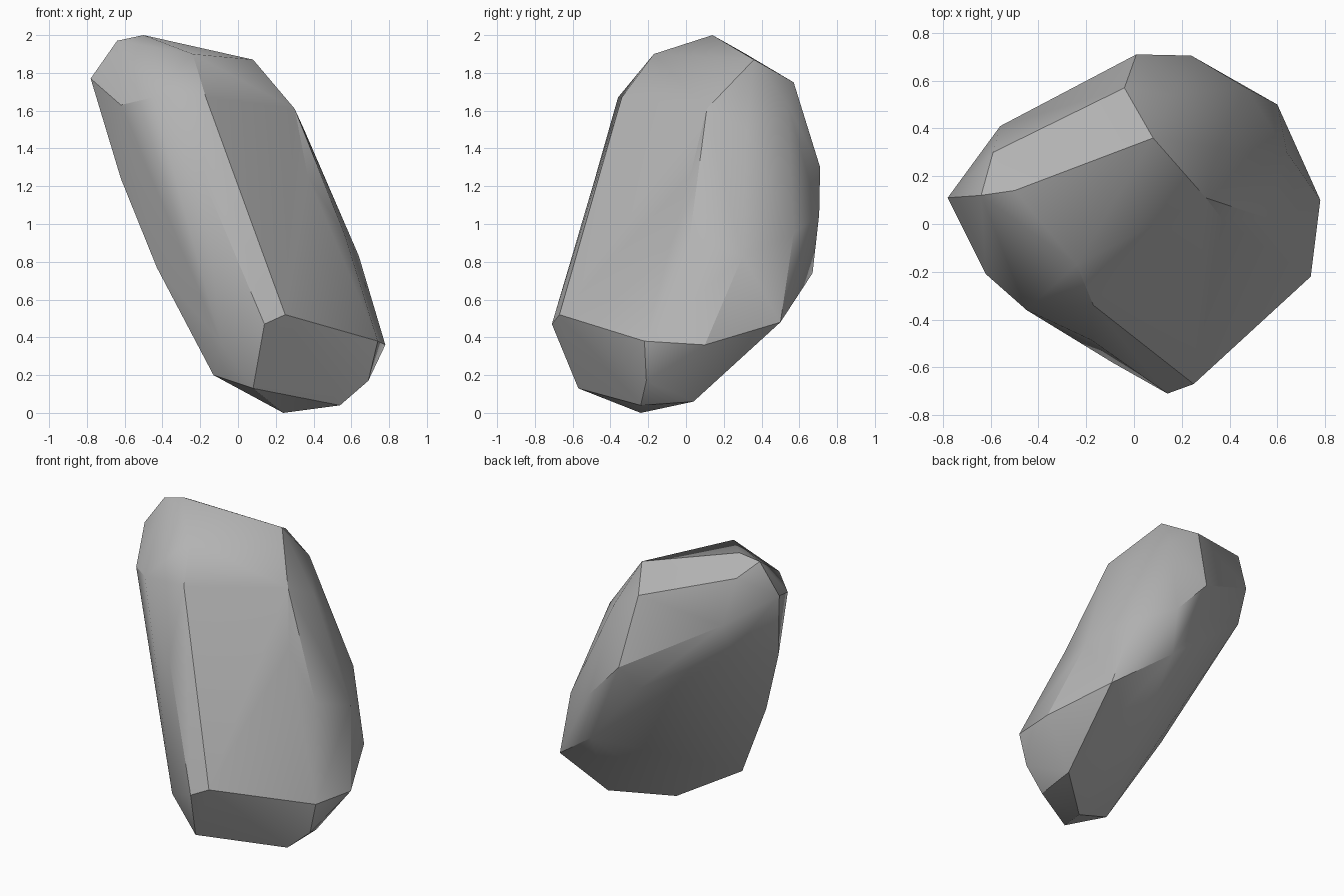
import bpy, bmesh, math
from mathutils import Vector

if "Cube" in bpy.data.objects:
    bpy.data.objects.remove(bpy.data.objects["Cube"])

# Corner points of the chiselled boulder, grouped by region
crown = [(-.78, .11, 1.77), (-.64, .12, 1.97), (-.50, .14, 2.0), (-.24, -.17, 1.90),
         (.08, .36, 1.87), (-.59, .30, 1.91), (-.04, .57, 1.75), (-.56, .41, 1.62)]
front_ridge = [(-.62, -.21, 1.63), (-.45, -.36, 1.67), (-.17, -.34, 1.67),
               (.14, -.71, .47), (.25, -.67, .52), (-.09, -.58, .37)]
right_side = [(.16, .54, 1.63), (.30, .11, 1.61), (.35, .32, 1.50), (.57, .02, .93),
              (.64, .30, .83), (.74, -.22, .38), (.78, .10, .36), (.60, .50, .48)]
back = [(.01, .71, 1.30), (.24, .705, 1.05), (.47, .57, .95), (.25, .67, .74),
        (-.07, .61, 1.14), (-.57, .32, 1.41)]
left_side = [(-.62, -.11, 1.24), (-.43, -.25, .77), (-.13, -.42, .20)]
foot = [(.69, -.21, .17), (.54, -.24, .04), (.24, -.24, 0), (.08, -.57, .13), (.56, .04, .06)]

# Shallow chips knocked into the edges
chips = [(-.18, -.485, 1.23), (.37, .02, 1.25)]

# Wrap the points in a closed faceted skin
bm = bmesh.new()
for p in crown + front_ridge + right_side + back + left_side + foot:
    bm.verts.new(p)
bmesh.ops.convex_hull(bm, input=bm.verts[:])
loose = [v for v in bm.verts if not v.link_faces]
chips += [tuple(v.co) for v in loose]
bmesh.ops.delete(bm, geom=loose, context='VERTS')


def edge_distance(edge, p):
    a, b = edge.verts[0].co, edge.verts[1].co
    d = b - a
    t = (p - a).dot(d) / max(d.dot(d), 1e-9)
    return (p - a - d * t).length if .05 < t < .95 else 9.0


# Split the nearest edge and pull its middle to the chip
for point in chips:
    p = Vector(point)
    edge = min(bm.edges[:], key=lambda e: edge_distance(e, p))
    if edge_distance(edge, p) < .12 and len(edge.link_faces) == 2:
        new_edge, mid = bmesh.utils.edge_split(edge, edge.verts[0], .5)
        mid.co = p
        near = [mid] + [e.other_vert(mid) for e in mid.link_edges]
        for face in list(mid.link_faces):
            far = [v for v in face.verts if v not in near]
            if len(far) == 1:
                bmesh.utils.face_split(face, mid, far[0])
bmesh.ops.recalc_face_normals(bm, faces=bm.faces[:])
mesh = bpy.data.meshes.new("boulder")
bm.to_mesh(mesh)
bm.free()

boulder = bpy.data.objects.new("boulder", mesh)
bpy.context.collection.objects.link(boulder)

# Plain stone colour
stone = bpy.data.materials.new("grey stone")
stone.diffuse_color = (.45, .45, .45, 1)
stone.use_nodes = True
stone.node_tree.nodes["Principled BSDF"].inputs["Base Color"].default_value = stone.diffuse_color
mesh.materials.append(stone)

# Soft facets with crisp chiselled edges
bpy.context.view_layer.objects.active = boulder
boulder.select_set(True)
bpy.ops.object.shade_smooth_by_angle(angle=math.radians(29))
